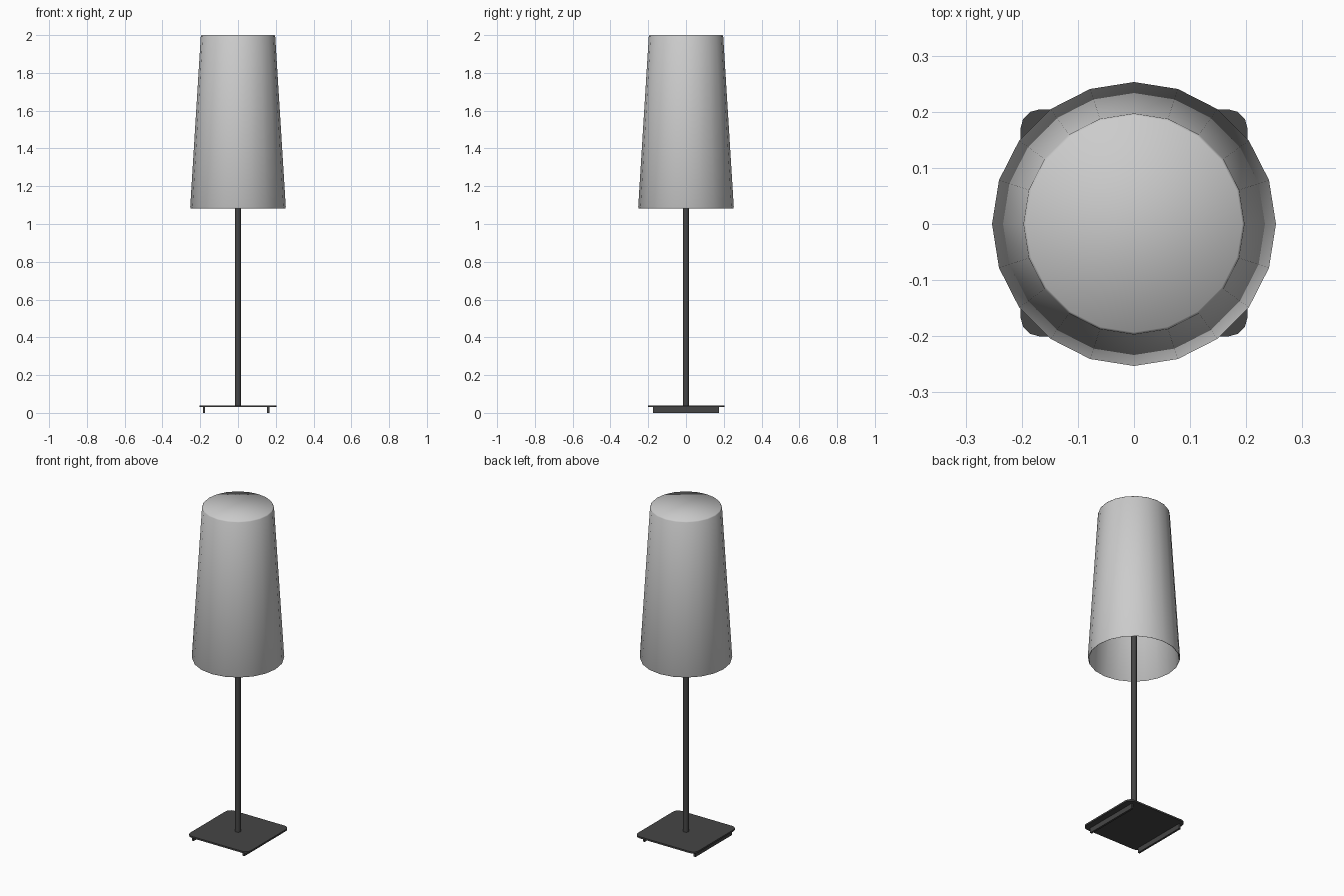
import bpy, bmesh, math

cube = bpy.data.objects.get("Cube")
if cube:
    bpy.data.objects.remove(cube, do_unlink=True)


def material(name, rgb):
    mat = bpy.data.materials.new(name)
    mat.use_nodes = True
    mat.diffuse_color = (*rgb, 1)
    mat.node_tree.nodes["Principled BSDF"].inputs["Base Color"].default_value = (*rgb, 1)
    return mat


SHADE = material("light grey fabric", (0.6, 0.6, 0.6))
METAL = material("dark grey metal", (0.06, 0.06, 0.06))


def finish(name, bm, mat, angle):
    """Turn a bmesh into a named object, smooth below the given angle."""
    bmesh.ops.recalc_face_normals(bm, faces=bm.faces)
    mesh = bpy.data.meshes.new(name)
    bm.to_mesh(mesh)
    bm.free()
    mesh.materials.append(mat)
    obj = bpy.data.objects.new(name, mesh)
    bpy.context.collection.objects.link(obj)
    bpy.ops.object.select_all(action='DESELECT')
    obj.select_set(True)
    bpy.context.view_layer.objects.active = obj
    bpy.ops.object.shade_smooth_by_angle(angle=math.radians(angle))
    return obj


def lathe(name, profile, sides, mat, angle):
    """Revolve a (radius, height) profile and cap both of its ends."""
    bm = bmesh.new()
    turns = [2 * math.pi * i / sides for i in range(sides)]
    rings = [[bm.verts.new((r * math.cos(a), r * math.sin(a), z)) for a in turns]
             for r, z in profile]
    for low, high in zip(rings, rings[1:]):
        for i in range(sides):
            j = (i + 1) % sides
            bm.faces.new((low[i], low[j], high[j], high[i]))
    bm.faces.new(rings[0])
    bm.faces.new(rings[-1])
    return finish(name, bm, mat, angle)


def box(name, size, centre, bevel=0):
    """Box whose upright corners can be rounded."""
    bm = bmesh.new()
    bmesh.ops.create_cube(bm, size=1)
    bmesh.ops.scale(bm, vec=size, verts=bm.verts)
    bmesh.ops.translate(bm, vec=centre, verts=bm.verts)
    if bevel:
        upright = [e for e in bm.edges
                   if abs(e.verts[0].co.z - e.verts[1].co.z) > size[2] / 2]
        bmesh.ops.bevel(bm, geom=upright, offset=bevel, segments=3,
                        profile=0.5, affect='EDGES')
    return finish(name, bm, METAL, 35)


# Tapered shade, closed on top, hollow below, with softened rims
lathe("lamp_shade",
      [(0.187, 1.988), (0.246, 1.085), (0.25, 1.083), (0.253, 1.09),
       (0.197, 1.994), (0.193, 2.0)], 20, SHADE, 60)

# Upright pole
lathe("pole", [(0.016, 0.035), (0.016, 1.988)], 12, METAL, 40)

# Base plate with rounded corners
box("base_plate", (0.405, 0.405, 0.01), (0, 0.002, 0.035), 0.035)

# Two support rails below the plate
for name, x in (("right_rail", -0.18), ("left_rail", 0.16)):
    box(name, (0.012, 0.35, 0.031), (x, 0, 0.0155))
